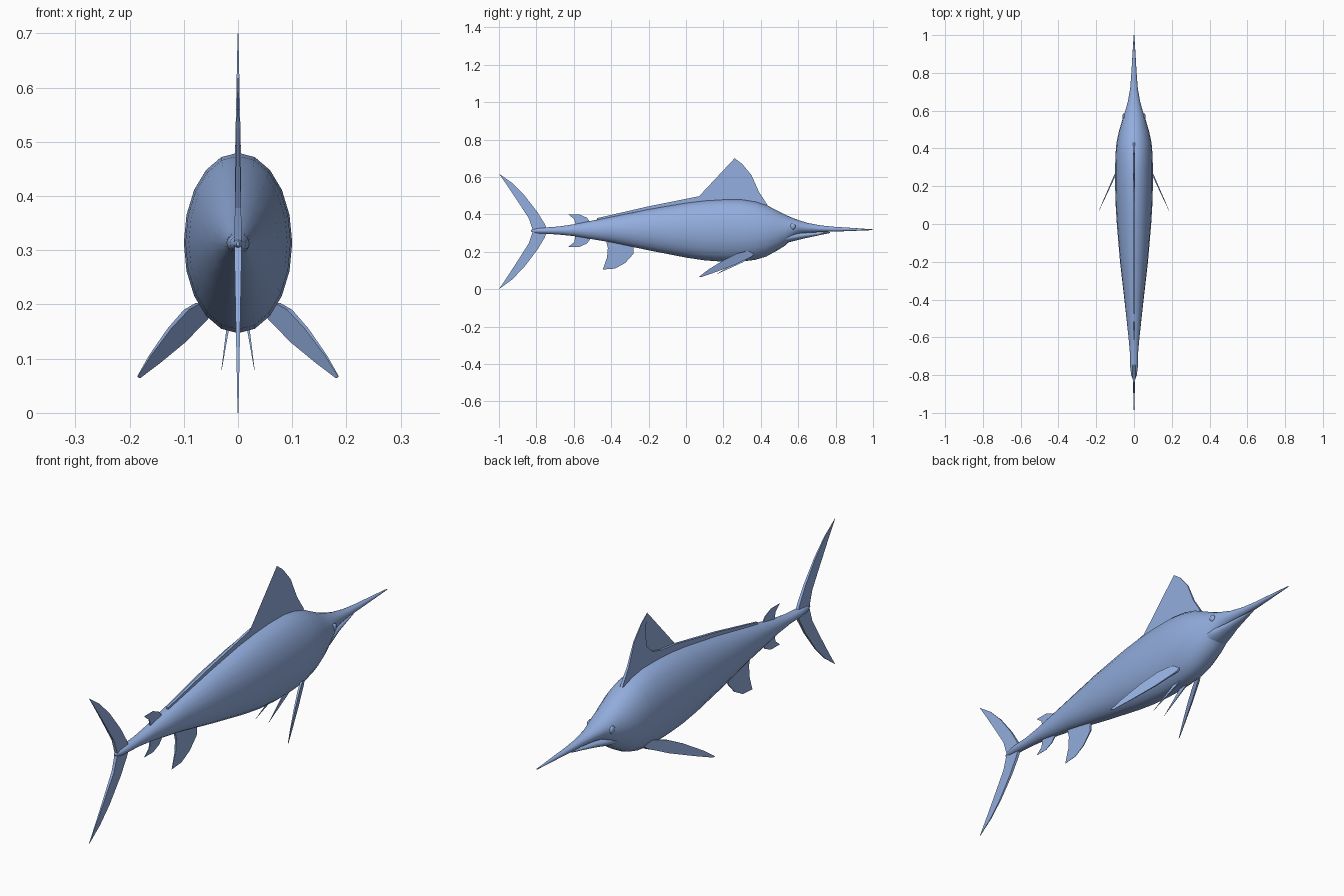
import bpy, bmesh, math
from mathutils import Matrix

if "Cube" in bpy.data.objects:
    bpy.data.objects.remove(bpy.data.objects["Cube"])

blue = bpy.data.materials.new("soft blue")
blue.use_nodes = True
COLOR = (0.29, 0.42, 0.73, 1)
blue.diffuse_color = COLOR
blue.node_tree.nodes["Principled BSDF"].inputs["Base Color"].default_value = COLOR


def finish(name, bm, smooth=None):
    bmesh.ops.recalc_face_normals(bm, faces=bm.faces)
    mesh = bpy.data.meshes.new(name)
    bm.to_mesh(mesh)
    bm.free()
    mesh.materials.append(blue)
    obj = bpy.data.objects.new(name, mesh)
    bpy.context.collection.objects.link(obj)
    if smooth:
        bpy.ops.object.select_all(action='DESELECT')
        obj.select_set(True)
        bpy.context.view_layer.objects.active = obj
        bpy.ops.object.shade_smooth_by_angle(angle=math.radians(smooth))
    return obj


def loft(name, stations, sides=20):
    """Skin elliptical rings given as (y, top, bottom, half width)."""
    bm = bmesh.new()
    rings = []
    for y, top, bottom, half in stations:
        mid, tall = (top + bottom) / 2, (top - bottom) / 2
        rings.append([bm.verts.new((half * math.sin(a), y, mid + tall * math.cos(a)))
                      for a in (math.tau * i / sides for i in range(sides))])
    for a, b in zip(rings, rings[1:]):
        for i in range(sides):
            j = (i + 1) % sides
            bm.faces.new((a[i], a[j], b[j], b[i]))
    bm.faces.new(rings[0])
    bm.faces.new(rings[-1])
    return finish(name, bm, 50)


def fin(name, outline, base_z, thick, plane=lambda y, z: 0, side=1):
    """Thin blade from a (y, z) outline, tapering away from its root height."""
    reach = max(abs(z - base_z) for y, z in outline)
    bm = bmesh.new()
    layers = []
    for s in (-1, 1):
        layers.append([bm.verts.new((
            side * (plane(y, z) + s * thick * (1 - 0.88 * abs(z - base_z) / reach)), y, z))
            for y, z in outline])
    n = len(outline)
    for i in range(n):
        j = (i + 1) % n
        bm.faces.new((layers[0][i], layers[0][j], layers[1][j], layers[1][i]))
    caps = [bm.faces.new(layer) for layer in layers]
    bmesh.ops.triangulate(bm, faces=caps)
    return finish(name, bm)


# Body running into the long upper bill
loft("body", [
    (-.83, .316, .308, .003), (-.80, .326, .298, .015), (-.75, .330, .296, .021),
    (-.68, .335, .292, .022), (-.6, .347, .284, .029), (-.4, .387, .250, .051),
    (-.2, .428, .208, .074), (0, .462, .169, .091), (.1, .474, .154, .097),
    (.2, .480, .147, .100), (.3, .480, .148, .100), (.37, .469, .157, .098),
    (.43, .450, .175, .093), (.49, .419, .208, .080), (.53, .399, .233, .068),
    (.56, .385, .262, .060), (.60, .370, .293, .046), (.65, .354, .301, .032),
    (.72, .341, .306, .020), (.8, .333, .308, .014), (.9, .327, .312, .008),
    (1, .320, .316, .002)])

# Lower jaw
loft("lower_jaw", [
    (.48, .30, .235, .045), (.54, .302, .248, .053), (.58, .302, .258, .044),
    (.64, .303, .273, .028), (.71, .304, .288, .015), (.77, .305, .300, .004)], 16)

# Median fins
fin("dorsal_fin", [
    (.436, .45), (.39, .52), (.35, .61), (.30, .67), (.26, .70), (.275, .63),
    (.268, .56), (.23, .525), (.17, .508), (.07, .497), (-.2, .443),
    (-.475, .380), (-.475, .360), (-.2, .40), (.1, .45), (.3, .45)], .45, .006)
rear_fin = [(-.51, .31), (-.505, .35), (-.53, .382), (-.57, .4), (-.63, .4),
            (-.598, .375), (-.592, .35), (-.60, .31)]
fin("rear_dorsal_fin", rear_fin, .31, .005)
fin("rear_anal_fin", [(y, .626 - z) for y, z in rear_fin], .316, .005)
fin("anal_fin", [
    (-.28, .25), (-.28, .19), (-.325, .14), (-.38, .11), (-.445, .105),
    (-.422, .17), (-.418, .22), (-.43, .27)], .25, .005)

# Forked tail
tail_lobe = [(-.74, 0), (-.755, .035), (-.795, .10), (-.865, .19), (-.93, .255),
             (-1, .305), (-.945, .225), (-.89, .142), (-.84, .065), (-.818, 0)]
fin("tail_upper_lobe", [(y, .313 + z) for y, z in tail_lobe], .313, .007)
fin("tail_lower_lobe", [(y, .313 - z * 1.026) for y, z in tail_lobe], .313, .007)

# Paired fins and eyes
for label, side in (("left", 1), ("right", -1)):
    fin(label + "_pectoral_fin", [
        (.37, .192), (.35, .173), (.26, .13), (.16, .092), (.08, .064), (.07, .067),
        (.12, .105), (.20, .155), (.27, .19), (.32, .203), (.36, .203)],
        .2, .005, lambda y, z: .1 + (.26 - y) * .45, side)
    fin(label + "_pelvic_fin", [
        (.36, .175), (.30, .142), (.16, .078), (.23, .122), (.31, .175)],
        .175, .003, lambda y, z: .016 + (.175 - z) * .15, side)
    bm = bmesh.new()
    bmesh.ops.create_uvsphere(bm, u_segments=12, v_segments=8, radius=.016)
    bm.transform(Matrix.Translation((side * .053, .57, .335)) @ Matrix.Diagonal((.5, 1, 1, 1)))
    finish(label + "_eye", bm, 60)
